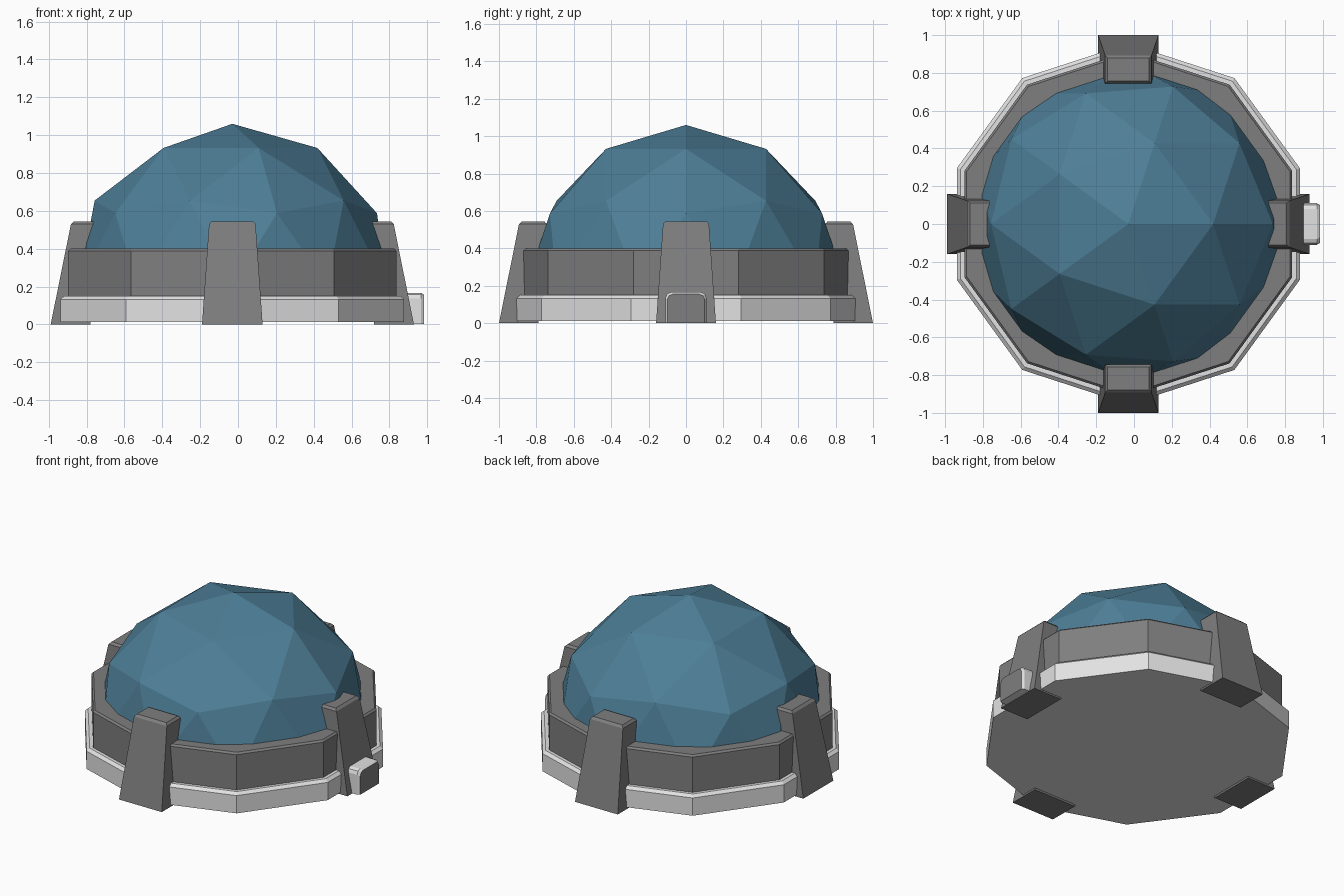
import bpy, bmesh, math
from mathutils import Matrix

if "Cube" in bpy.data.objects:
    bpy.data.objects.remove(bpy.data.objects["Cube"])

CX = -0.03  # the dome axis sits left of centre because the door sticks out


def material(name, rgb):
    m = bpy.data.materials.new(name)
    m.diffuse_color = (*rgb, 1)
    m.use_nodes = True
    m.node_tree.nodes["Principled BSDF"].inputs["Base Color"].default_value = m.diffuse_color
    return m


GLASS = material("blue_glass", (0.075, 0.21, 0.31))
GREY = material("dark_grey", (0.21, 0.21, 0.21))
LIGHT = material("light_grey", (0.76, 0.76, 0.76))


def finish(name, bm, *mats):
    bmesh.ops.recalc_face_normals(bm, faces=bm.faces)
    mesh = bpy.data.meshes.new(name)
    bm.to_mesh(mesh)
    bm.free()
    for m in mats:
        mesh.materials.append(m)
    ob = bpy.data.objects.new(name, mesh)
    bpy.context.collection.objects.link(ob)
    return ob


def loft(loops):
    """Skin a list of equal-length loops and cap both ends."""
    bm = bmesh.new()
    rows = [[bm.verts.new(p) for p in loop] for loop in loops]
    n = len(rows[0])
    for a, b in zip(rows, rows[1:]):
        for i in range(n):
            j = (i + 1) % n
            bm.faces.new((a[i], a[j], b[j], b[i]))
    bm.faces.new(rows[0])
    bm.faces.new(rows[-1])
    return bm


def decagon(r, z):
    angles = [math.radians(18 + 36 * k) for k in range(10)]
    return [(CX + r * math.cos(a), r * math.sin(a), z) for a in angles]


def rect(half, near, far, z):
    return [(near, -half, z), (far, -half, z), (far, half, z), (near, half, z)]


# ten-sided foundation and wall, each with a chamfered top edge
finish("foundation", loft([decagon(0.955, 0.012), decagon(0.955, 0.132),
                           decagon(0.935, 0.15)]), LIGHT)
finish("wall", loft([decagon(0.912, 0.14), decagon(0.912, 0.388),
                     decagon(0.9, 0.4)]), GREY)

# faceted dome: upper half of a low icosphere
bm = bmesh.new()
bmesh.ops.create_icosphere(bm, subdivisions=2, radius=0.855)
bmesh.ops.delete(bm, geom=[v for v in bm.verts if v.co.z < -0.01], context='VERTS')
bmesh.ops.translate(bm, vec=(CX, 0, 0.205), verts=bm.verts)
finish("dome", bm, GLASS)

# four tapered buttresses; the two on the x axis sit slightly closer in
for k, side in enumerate(("right", "back", "left", "front")):
    s = -0.04 if k % 2 == 0 else 0.0
    bm = loft([rect(0.16, 0.79 + s, 1.0 + s, 0),
               rect(0.123, 0.745 + s, 0.893 + s, 0.53),
               rect(0.11, 0.757 + s, 0.878 + s, 0.545)])
    bm.transform(Matrix.Translation((CX, 0, 0)) @ Matrix.Rotation(k * math.pi / 2, 4, 'Z'))
    finish("buttress_" + side, bm, GREY)


# entrance porch on the right, with a dark door panel on its end face
def arch(half, top, x):
    c = 0.03
    pts = [(-half, 0.002), (-half, top - c), (-half + 0.009, top - 0.009), (-half + c, top)]
    return [(x, y, z) for y, z in pts] + [(x, -y, z) for y, z in reversed(pts)]


bm = loft([arch(0.11, 0.166, 0.82), arch(0.11, 0.166, 0.968), arch(0.1, 0.156, 0.984)])
for f in bm.faces:
    f.material_index = int(f.calc_center_median().x > 0.98)
finish("entrance_porch", bm, LIGHT, GREY)
